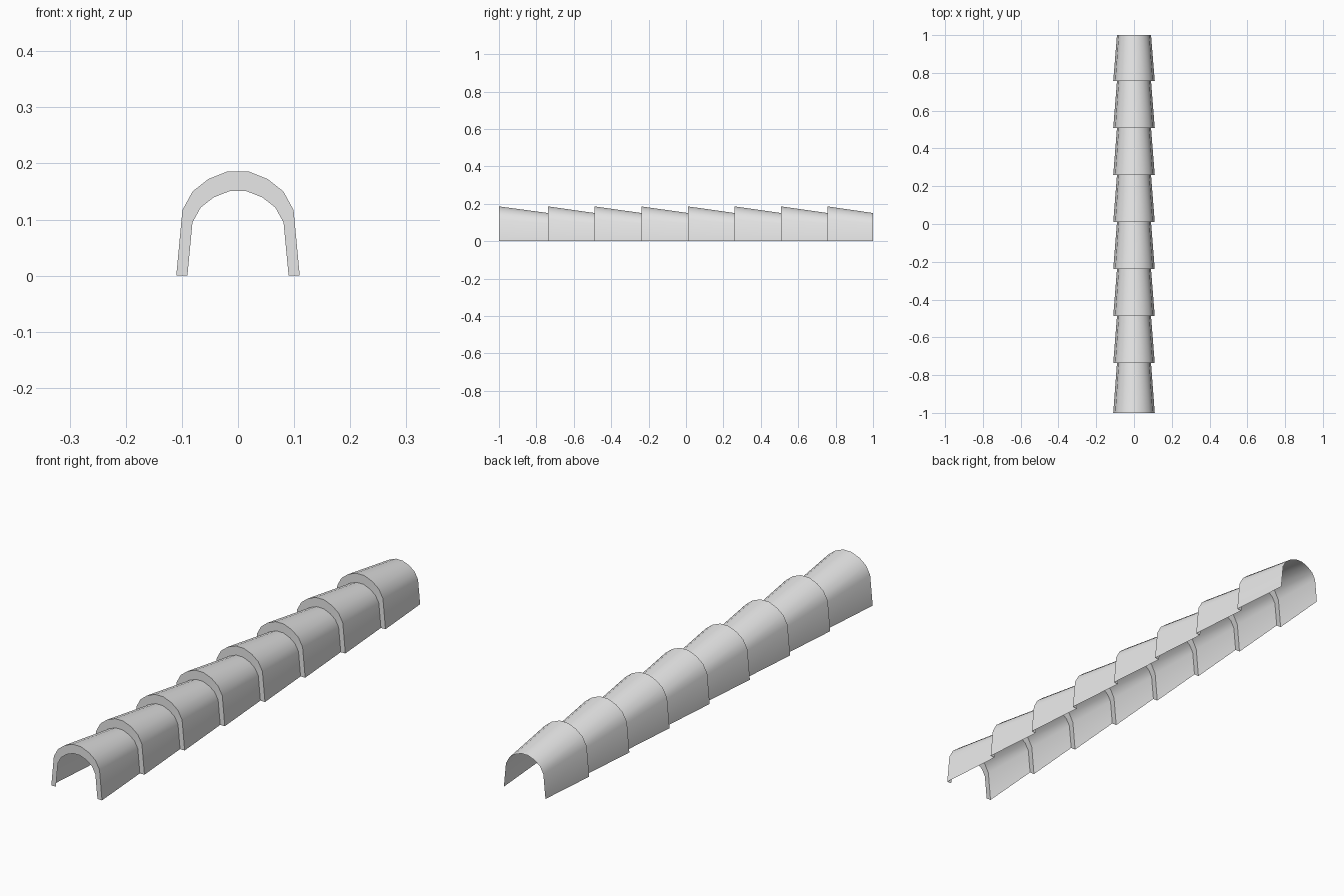
import bpy
import bmesh
import math

cube = bpy.data.objects.get("Cube")
if cube:
    bpy.data.objects.remove(cube, do_unlink=True)

grey = bpy.data.materials.new("roof_grey")
grey.use_nodes = True
grey.diffuse_color = (0.8, 0.8, 0.8, 1)
grey.node_tree.nodes["Principled BSDF"].inputs["Base Color"].default_value = (0.8, 0.8, 0.8, 1)

# Half of the arch at the wide mouth of a tile, mirrored into a full arch
HALF = [(0.11, 0), (0.099, 0.117), (0.081, 0.15), (0.053, 0.172), (0.018, 0.186)]
ARCH = HALF + [(-x, z) for x, z in reversed(HALF)]
NARROW_X, NARROW_Z = 0.82, 0.81
TILES = 8
FIRST_JOINT, PITCH = -0.737, 0.249


def arch_row(bm, y, sx=1.0, sz=1.0):
    return [bm.verts.new((x * sx, y, z * sz)) for x, z in ARCH]


def ridge_tile(name, y0, y1):
    """Tapered arched shell with a flat rim at its wide front mouth."""
    bm = bmesh.new()
    rows = [arch_row(bm, y0, NARROW_X, NARROW_Z),   # inner edge of rim
            arch_row(bm, y0),                       # outer edge of rim
            arch_row(bm, y1, NARROW_X, NARROW_Z)]   # narrow tail
    for a, b in zip(rows, rows[1:]):
        for i in range(len(ARCH) - 1):
            bm.faces.new((a[i], b[i], b[i + 1], a[i + 1]))
    mesh = bpy.data.meshes.new(name)
    bm.to_mesh(mesh)
    bm.free()
    mesh.materials.append(grey)
    tile = bpy.data.objects.new(name, mesh)
    bpy.context.collection.objects.link(tile)
    return tile


# Row of overlapping tiles from front to back
joints = [-1.0] + [FIRST_JOINT + PITCH * i for i in range(TILES - 1)] + [1.0]
bpy.ops.object.select_all(action='DESELECT')
for n in range(TILES):
    tile = ridge_tile(f"ridge_tile_{n + 1}", joints[n], joints[n + 1])
    tile.select_set(True)
    bpy.context.view_layer.objects.active = tile
bpy.ops.object.shade_smooth_by_angle(angle=math.radians(40))
